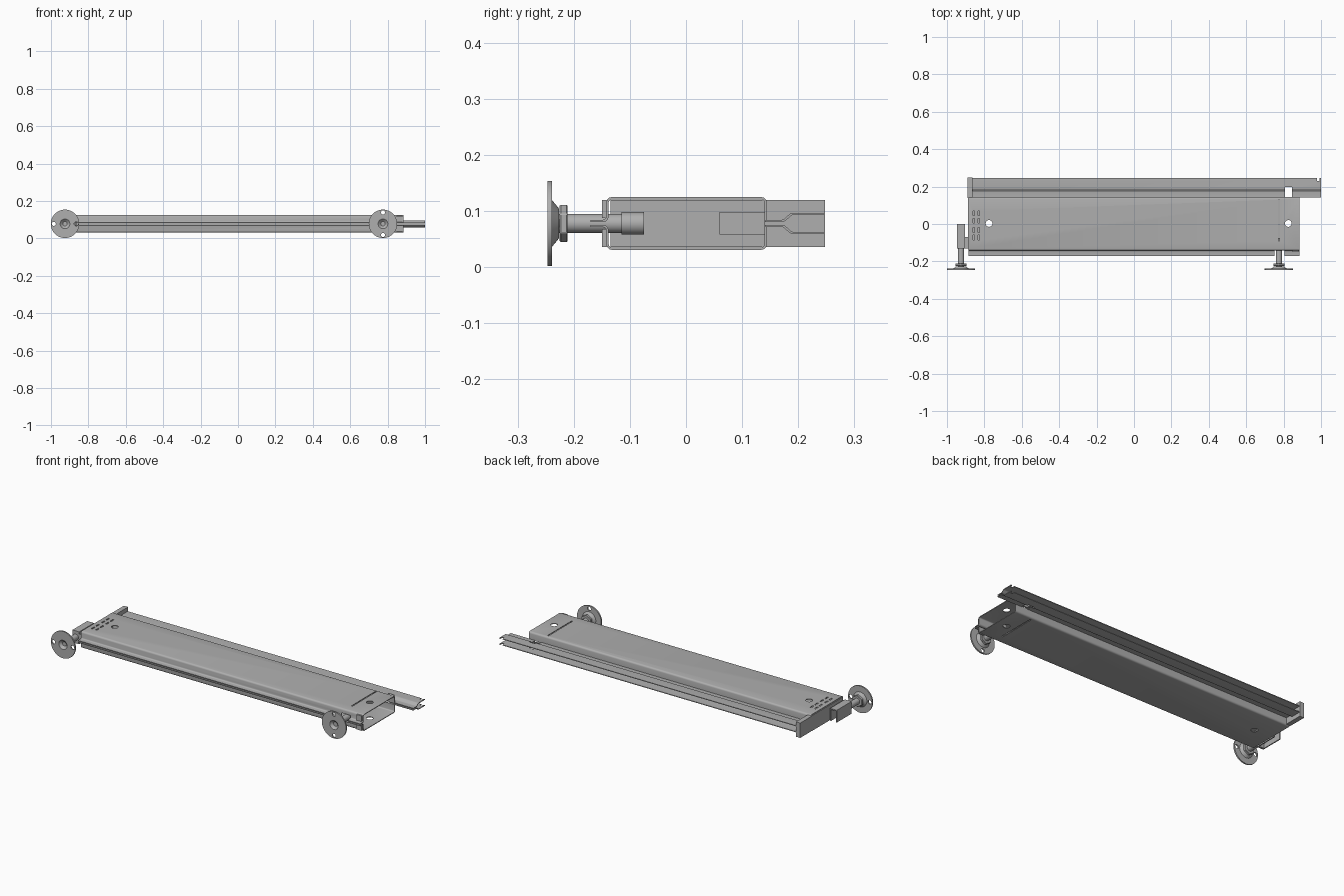
import bpy, bmesh, math
from mathutils import Matrix, Vector

cube = bpy.data.objects.get("Cube")
if cube:
    bpy.data.objects.remove(cube, do_unlink=True)

steel = bpy.data.materials.new("brushed grey steel")
steel.use_nodes = True
GREY = (0.43, 0.43, 0.43, 1)
steel.diffuse_color = GREY
steel.node_tree.nodes["Principled BSDF"].inputs["Base Color"].default_value = GREY
MID = 0.078  # height of the horizontal symmetry plane
AROUND_Y = Matrix.Rotation(math.pi / 2, 4, 'X')


def make(name, bm):
    mesh = bpy.data.meshes.new(name)
    bm.to_mesh(mesh)
    bm.free()
    obj = bpy.data.objects.new(name, mesh)
    bpy.context.collection.objects.link(obj)
    mesh.materials.append(steel)
    return obj


def add_box(bm, x, y, z):
    size = Matrix.Diagonal((x[1] - x[0], y[1] - y[0], z[1] - z[0], 1))
    mid = Vector((sum(x) / 2, sum(y) / 2, sum(z) / 2))
    bmesh.ops.create_cube(bm, size=1, matrix=Matrix.Translation(mid) @ size)


def add_rod(bm, centre, radius, depth, turn=Matrix(), sides=32):
    bmesh.ops.create_cone(bm, cap_ends=True, segments=sides, radius1=radius, radius2=radius,
                          depth=depth, matrix=Matrix.Translation(centre) @ turn)


def finish(obj, cutter=None):
    """Cut the part, bake its modifiers and smooth its rounded faces."""
    if cutter:
        cutter.hide_render = True
        mod = obj.modifiers.new("cut", 'BOOLEAN')
        mod.operation, mod.solver, mod.object = 'DIFFERENCE', 'EXACT', cutter
    graph = bpy.context.evaluated_depsgraph_get()
    baked = bpy.data.meshes.new_from_object(obj.evaluated_get(graph))
    obj.modifiers.clear()
    obj.data = baked
    if cutter:
        bpy.data.objects.remove(cutter, do_unlink=True)
    bpy.ops.object.select_all(action='DESELECT')
    obj.select_set(True)
    bpy.context.view_layer.objects.active = obj
    bpy.ops.object.shade_smooth_by_angle(angle=math.radians(35))
    return obj


def box(name, x, y, z):
    bm = bmesh.new()
    add_box(bm, x, y, z)
    return make(name, bm)


def folded_sheets(name, profile, x0, x1, bend):
    """A folded sheet and its twin mirrored below the middle plane."""
    bm = bmesh.new()
    for side in (1, -1):
        rows = [[bm.verts.new((x, y, MID + side * h)) for y, h in profile] for x in (x0, x1)]
        for i in range(len(profile) - 1):
            bm.faces.new((rows[0][i], rows[0][i + 1], rows[1][i + 1], rows[1][i]))
    folds = [e for e in bm.edges if len(e.link_faces) == 2]
    bmesh.ops.bevel(bm, geom=folds, offset=bend, segments=3, profile=0.5, affect='EDGES')
    obj = make(name, bm)
    mod = obj.modifiers.new("thickness", 'SOLIDIFY')
    mod.thickness, mod.offset, mod.use_even_offset = 0.004, 0, True
    return obj


# Hollow panel of two trays, with a flange along the front
panel = folded_sheets("panel_shell", [(-0.17, 0.0045), (-0.14, 0.0045), (-0.14, 0.045),
                                      (0.142, 0.045), (0.142, 0.003)], -0.885, 0.885, 0.008)
bm = bmesh.new()
for x in (-0.775, 0.825):
    add_rod(bm, (x, 0.003, MID), 0.018, 0.3)
add_box(bm, (0.772, 0.779), (-0.09, 0.13), (0, 0.2))
add_box(bm, (0.75, 0.805), (-0.2, -0.136), (0.056, 0.1))
for y in (-0.085, -0.045, 0.005, 0.045):
    for x in (-0.862, -0.835):
        add_box(bm, (x, x + 0.008), (y, y + 0.025), (0.11, 0.2))
finish(panel, make("panel_cutter", bm))

# Forked rail along the back
rail = folded_sheets("back_rail", [(0.142, 0.0045), (0.174, 0.0045), (0.188, 0.017),
                                   (0.245, 0.017)], -0.868, 1.0, 0.003)
bm = bmesh.new()
add_box(bm, (0.808, 0.846), (0.1, 0.197), (0, 0.2))
add_box(bm, (0.978, 0.992), (0.23, 0.3), (0, 0.2))
finish(rail, make("rail_cutter", bm))

# Right end closure and the cap over the rail end
box("end_plate", (-0.888, -0.882), (-0.135, 0.146), (0.036, 0.12))
box("rail_end_cap", (-0.89, -0.863), (0.14, 0.248), (0.036, 0.12))

# Lock block inside the open end, and the small front corner lips
box("lock_block", (0.7, 0.765), (0.06, 0.14), (0.058, 0.098))
for side, word in ((1, "upper"), (-1, "lower")):
    low, high = sorted((MID + side * 0.01, MID + side * 0.042))
    box(word + "_corner_lip", (0.848, 0.88), (-0.15, -0.14), (low, high))

# Side bracket: a channel open at the bottom, with a tab to the panel
bracket = box("foot_bracket", (-0.946, -0.904), (-0.132, 0), (0.043, 0.113))
finish(bracket, box("bracket_cutter", (-0.94, -0.91), (-0.12, 0.1), (0, 0.107)))
box("bracket_tab", (-0.906, -0.884), (-0.132, -0.07), (0.055, 0.101))


def foot(word, x, bolt_end, hole_step):
    centre = Vector((x, 0, MID))
    # Round foot plate with a raised cone behind and a recess in front
    bm = bmesh.new()
    outline = [(0, -0.234), (0.012, -0.234), (0.026, -0.247), (0.076, -0.247), (0.076, -0.239),
               (0.042, -0.239), (0.026, -0.226), (0, -0.226)]
    verts = [bm.verts.new((x + r, y, MID)) for r, y in outline]
    edges = [bm.edges.new(pair) for pair in zip(verts, verts[1:])]
    bmesh.ops.spin(bm, geom=verts + edges, cent=centre, axis=(0, 1, 0),
                   angle=math.tau, steps=48, use_duplicate=False)
    bmesh.ops.remove_doubles(bm, verts=bm.verts, dist=0.0001)
    bmesh.ops.recalc_face_normals(bm, faces=bm.faces)
    plate = make(word + "_foot_plate", bm)
    holes = bmesh.new()
    for side in (1, -1):
        spot = centre + side * Vector(hole_step) + Vector((0, -0.243, 0))
        add_rod(holes, spot, 0.011, 0.05, AROUND_Y, 20)
    finish(plate, make("hole_cutter", holes))

    # Hexagonal nut
    bm = bmesh.new()
    add_rod(bm, (x, -0.218, MID), 0.034, 0.014, AROUND_Y, 6)
    bmesh.ops.bevel(bm, geom=bm.edges[:], offset=0.002, segments=1, affect='EDGES')
    make(word + "_foot_nut", bm)

    # Threaded stem
    bm = bmesh.new()
    add_rod(bm, (x, (bolt_end - 0.23) / 2, MID), 0.017, bolt_end + 0.23, AROUND_Y)
    finish(make(word + "_foot_stem", bm))


foot("right", -0.925, -0.11, (0.06, 0, 0))
foot("left", 0.775, -0.1, (0, 0, 0.06))

# Sleeve that holds the left stem inside the panel
bm = bmesh.new()
add_rod(bm, (0.775, -0.095, MID), 0.02, 0.04, AROUND_Y)
finish(make("stem_sleeve", bm))
